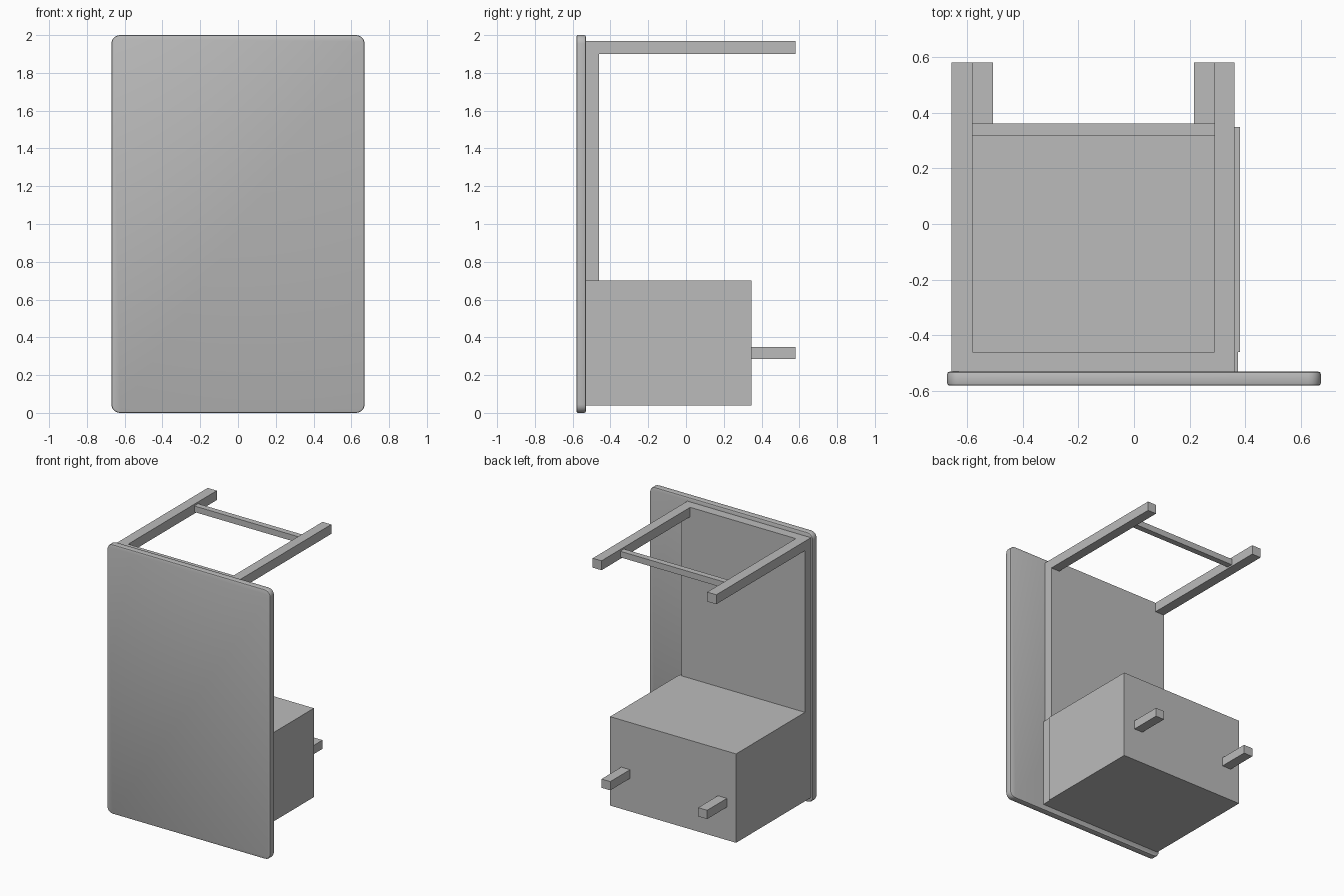
import bpy
import bmesh

if "Cube" in bpy.data.objects:
    bpy.data.objects.remove(bpy.data.objects["Cube"])

grey = bpy.data.materials.new("plain_grey")
grey.diffuse_color = (0.5, 0.5, 0.5, 1)
grey.use_nodes = True
grey.node_tree.nodes["Principled BSDF"].inputs["Base Color"].default_value = grey.diffuse_color


def block(name, x, y, z):
    """Box spanning the given (low, high) ranges."""
    bm = bmesh.new()
    bmesh.ops.create_cube(bm, size=1)
    for v in bm.verts:
        v.co = [r[0] if c < 0 else r[1] for c, r in zip(v.co, (x, y, z))]
    me = bpy.data.meshes.new(name)
    bm.to_mesh(me)
    bm.free()
    me.materials.append(grey)
    ob = bpy.data.objects.new(name, me)
    bpy.context.collection.objects.link(ob)
    return ob


# Desk lies on its side: the top is upright and the legs point to +y
TOP_BACK, PANEL_BACK, LEG_END = -0.53, -0.46, 0.58
UPPER = (1.90, 1.97)
LEFT, RIGHT = (-0.655, -0.58), (0.288, 0.36)

# Desk top with rounded corners and softened rims
top = block("desk_top", (-0.67, 0.67), (-0.58, TOP_BACK), (0, 2))
bm = bmesh.new()
bm.from_mesh(top.data)
corners = [e for e in bm.edges
           if abs(e.verts[0].co.y - e.verts[1].co.y) > 0.01]
bmesh.ops.bevel(bm, geom=corners, offset=0.045, segments=5,
                profile=0.5, affect='EDGES')
rims = [e for e in bm.edges
        if abs(e.verts[0].co.y - e.verts[1].co.y) < 0.001]
bmesh.ops.bevel(bm, geom=rims, offset=0.008, segments=2,
                profile=0.5, affect='EDGES')
bm.to_mesh(top.data)
bm.free()
bpy.context.view_layer.objects.active = top
top.select_set(True)
bpy.ops.object.shade_smooth_by_angle(angle=0.6)

# Solid frame panel under the desk top
block("frame_panel", (LEFT[0], RIGHT[1]), (TOP_BACK, PANEL_BACK),
      (0.70, UPPER[1]))

# Open end: two long legs joined by a foot bar
for side, x in (("left", LEFT), ("right", RIGHT)):
    block(side + "_open_leg", x, (PANEL_BACK, LEG_END), UPPER)
block("foot_bar", (LEFT[1], RIGHT[0]), (0.316, 0.36), (1.912, 1.957))

# Cabinet, set back slightly where it meets the desk top, on two short feet
block("cabinet_neck", (LEFT[0], 0.373), (TOP_BACK, PANEL_BACK), (0.04, 0.70))
block("cabinet", (LEFT[0], 0.38), (PANEL_BACK, 0.348), (0.04, 0.70))
for side, x in (("left", (-0.58, -0.506)), ("right", (0.216, 0.288))):
    block(side + "_cabinet_foot", x, (0.34, LEG_END), (0.285, 0.35))
